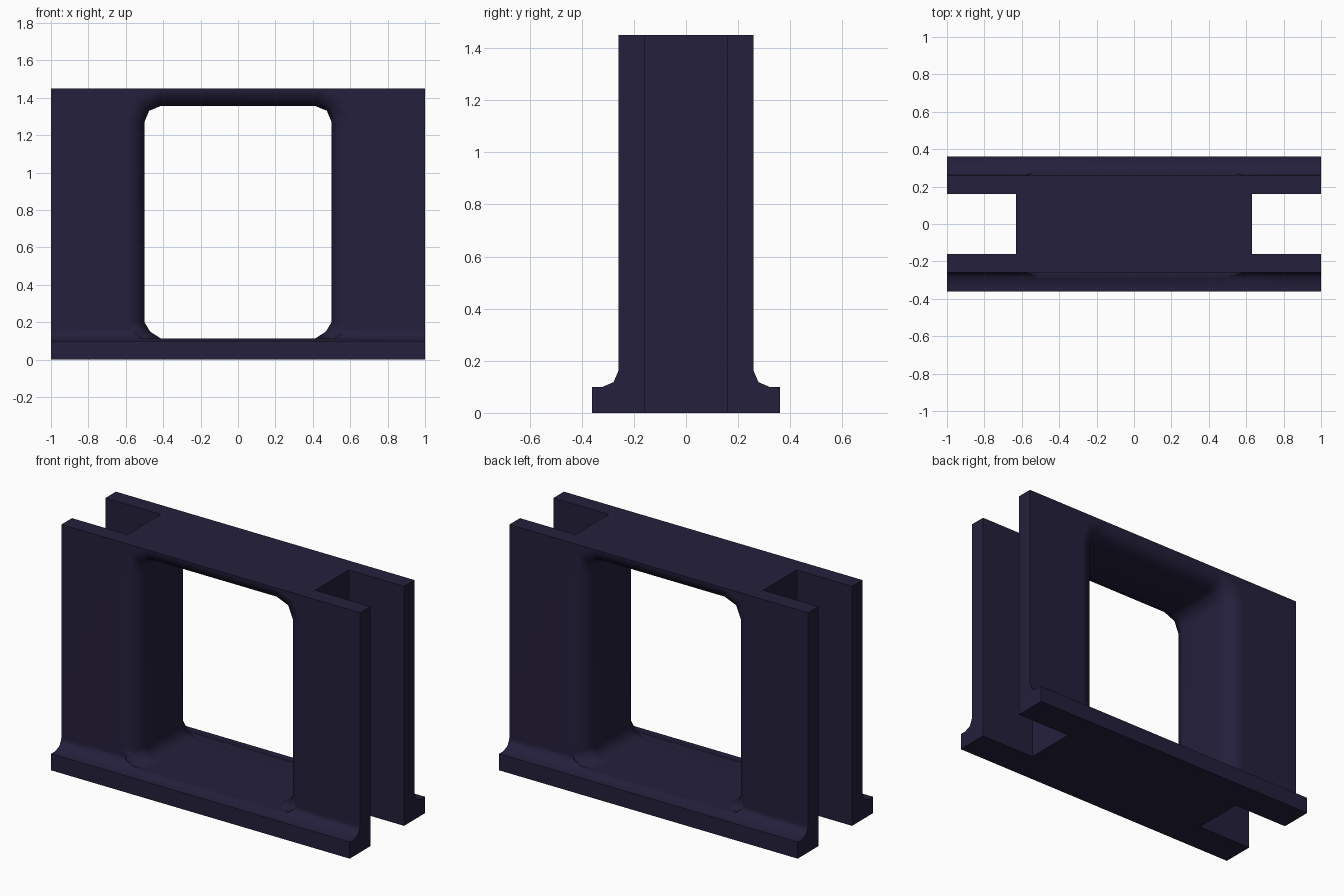
import bpy, bmesh, math

if "Cube" in bpy.data.objects:
    bpy.data.objects.remove(bpy.data.objects["Cube"])


def loft(name, rings):
    """Closed solid through a list of equal-length point rings."""
    bm = bmesh.new()
    loops = [[bm.verts.new(p) for p in ring] for ring in rings]
    n = len(loops[0])
    for a, b in zip(loops, loops[1:]):
        for i in range(n):
            bm.faces.new((a[i], a[(i + 1) % n], b[(i + 1) % n], b[i]))
    bm.faces.new(loops[0][::-1])
    bm.faces.new(loops[-1])
    bmesh.ops.recalc_face_normals(bm, faces=bm.faces)
    me = bpy.data.meshes.new(name)
    bm.to_mesh(me)
    bm.free()
    ob = bpy.data.objects.new(name, me)
    bpy.context.collection.objects.link(ob)
    return ob


def cut(target, cutter):
    m = target.modifiers.new("cut", 'BOOLEAN')
    m.operation, m.solver, m.object = 'DIFFERENCE', 'EXACT', cutter
    bpy.context.view_layer.objects.active = target
    bpy.ops.object.modifier_apply(modifier=m.name)
    bpy.data.objects.remove(cutter)


# Frame: wall profile with a filleted foot, extruded along x
half = [(0.36, 0), (0.36, 0.10), (0.32, 0.10), (0.278, 0.118), (0.26, 0.16), (0.26, 1.45)]
profile = half + [(-y, z) for y, z in reversed(half)]
frame = loft("window_frame", [[(x, y, z) for y, z in profile] for x in (-1, 1)])

# Slots in both ends, full height
for s in (-1, 1):
    rect = [(s * 0.63, -0.16), (s * 1.2, -0.16), (s * 1.2, 0.16), (s * 0.63, 0.16)]
    cut(frame, loft("slot_cutter", [[(x, y, z) for x, y in rect] for z in (-0.2, 1.7)]))


# Window opening: corners are cut and the rim rounds outward to both faces
def opening(y, grow):
    w, top, sill, r = 0.5 + grow, 1.355 + grow * 0.94, 0.114, 0.085 + grow * 0.8
    side = [(w - 0.085, sill), (w - 0.03, 0.15), (w, 0.2),
            (w, top - r), (w - 0.29 * r, top - 0.29 * r), (w - r, top)]
    return [(x, y, z) for x, z in side + [(-x, z) for x, z in reversed(side)]]


rim = [(0.31, 0.1), (0.26, 0.1), (0.231, 0.029), (0.16, 0)]
rings = [opening(-y, g) for y, g in rim] + [opening(y, g) for y, g in reversed(rim)]
cut(frame, loft("window_cutter", rings))

# Smooth the rounded parts, keep the corners crisp
frame.select_set(True)
bpy.context.view_layer.objects.active = frame
bpy.ops.object.shade_smooth_by_angle(angle=math.radians(50))
wn = frame.modifiers.new("normals", 'WEIGHTED_NORMAL')
wn.keep_sharp = True

mat = bpy.data.materials.new("dark_indigo")
mat.diffuse_color = (0.018, 0.014, 0.045, 1)
mat.use_nodes = True
mat.node_tree.nodes["Principled BSDF"].inputs["Base Color"].default_value = mat.diffuse_color
frame.data.materials.clear()
frame.data.materials.append(mat)
